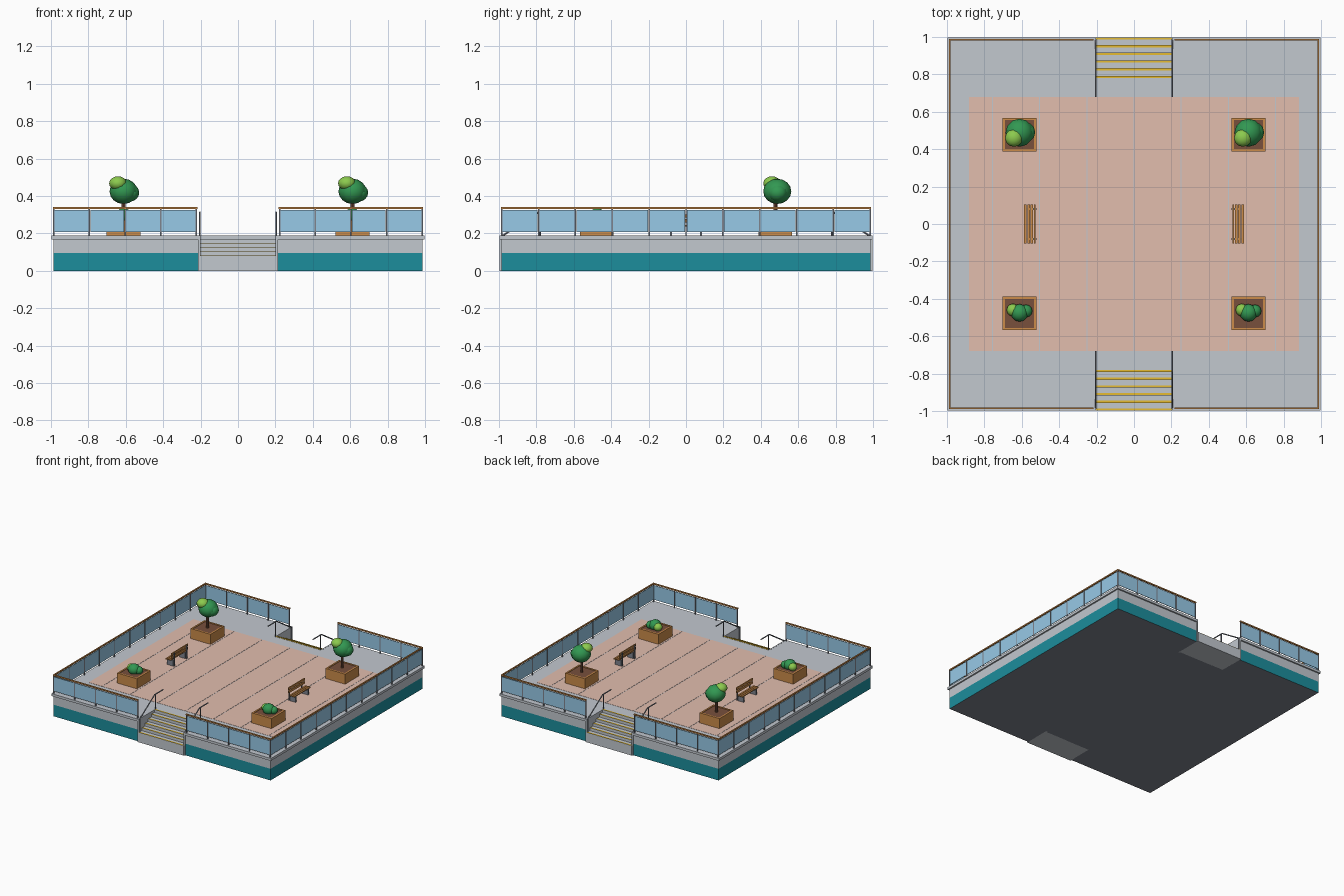
import bpy, bmesh, math
from mathutils import Vector

if "Cube" in bpy.data.objects:
    bpy.data.objects.remove(bpy.data.objects["Cube"])


def mat(name, r, g, b):
    m = bpy.data.materials.new(name)
    lin = [((c / 255 + 0.055) / 1.055) ** 2.4 for c in (r, g, b)]
    m.diffuse_color = (*lin, 1)
    m.use_nodes = True
    m.node_tree.nodes["Principled BSDF"].inputs["Base Color"].default_value = m.diffuse_color
    return m


TEAL = mat("teal paint", 28, 141, 156)
CONC = mat("concrete", 194, 200, 207)
PAVE = mat("pink paving", 226, 189, 174)
GLASS = mat("blue glass", 153, 203, 233)
METAL = mat("grey metal", 126, 131, 141)
WOOD = mat("wood", 204, 140, 74)
SOIL = mat("soil brown", 120, 80, 60)
GREEN = mat("leaf green", 50, 152, 82)
LIME = mat("light leaf green", 140, 202, 78)
YELLOW = mat("safety yellow", 236, 192, 50)


def finish(name, bm, *mats):
    bmesh.ops.recalc_face_normals(bm, faces=bm.faces)
    me = bpy.data.meshes.new(name)
    bm.to_mesh(me)
    bm.free()
    for m in mats:
        me.materials.append(m)
    ob = bpy.data.objects.new(name, me)
    bpy.context.collection.objects.link(ob)
    return ob


def boxes(name, m, *ranges):
    """One object from boxes given as (x0, x1, y0, y1, z0, z1)."""
    bm = bmesh.new()
    for x0, x1, y0, y1, z0, z1 in ranges:
        vs = bmesh.ops.create_cube(bm, size=1)["verts"]
        for v in vs:
            v.co = ((x0 + x1) / 2 + v.co.x * (x1 - x0),
                    (y0 + y1) / 2 + v.co.y * (y1 - y0),
                    (z0 + z1) / 2 + v.co.z * (z1 - z0))
    return finish(name, bm, m)


def prism(name, pts, vec, *mats):
    bm = bmesh.new()
    f = bm.faces.new([bm.verts.new(p) for p in pts])
    ext = bmesh.ops.extrude_face_region(bm, geom=[f])["geom"]
    bmesh.ops.translate(bm, vec=vec, verts=[v for v in ext if isinstance(v, bmesh.types.BMVert)])
    return finish(name, bm, *mats)


def tube(name, m, pts, r, n=8):
    bm = bmesh.new()
    pts = [Vector(p) for p in pts]
    for a, b in zip(pts, pts[1:]):
        d = b - a
        vs = bmesh.ops.create_cone(bm, segments=n, radius1=r, radius2=r,
                                   depth=d.length + r, cap_ends=True)["verts"]
        q = d.to_track_quat("Z", "Y")
        for v in vs:
            v.co = q @ v.co + (a + b) / 2
    return finish(name, bm, m)


def ball(name, m, c, r, squash=1):
    bm = bmesh.new()
    bmesh.ops.create_uvsphere(bm, u_segments=12, v_segments=8, radius=r)
    bmesh.ops.scale(bm, vec=(1, 1, squash), verts=bm.verts)
    bmesh.ops.translate(bm, vec=c, verts=bm.verts)
    for f in bm.faces:
        f.smooth = True
    return finish(name, bm, m)


# Notched platform layers
TOP, NX, NY = 0.188, 0.212, 0.786


def layer(name, e, z0, z1, *mats):
    half = [(-e, -e), (-NX, -e), (-NX, -NY), (NX, -NY), (NX, -e), (e, -e)]
    pts = [(x, y, z0) for x, y in half] + [(-x, -y, z0) for x, y in half]
    return prism(name, pts, (0, 0, z1 - z0), *mats)


base = layer("painted_base", 0.986, 0, 0.095, TEAL, METAL)
for p in base.data.polygons:
    if p.normal.z < -0.5:
        p.material_index = 1
layer("concrete_wall", 0.986, 0.095, 0.168, CONC)
layer("deck_slab", 0.998, 0.168, TOP, CONC)

# Paving strips with thin joints
edges = [-0.884, -0.757, -0.505, -0.252, 0, 0.252, 0.505, 0.757, 0.884]
boxes("paving_strips", PAVE, *[(a + 0.003, b - 0.003, -0.68, 0.68, TOP - 0.002, TOP + 0.0015)
                               for a, b in zip(edges, edges[1:])])

# Stairs, nosings, cheeks and handrails at both ends
RUN, RISE = 0.0412, 0.0216
for s, end in ((-1, "front"), (1, "back")):
    prof, nosings = [(0.998, 0)], []
    for i in range(6):
        y, z = 0.998 - i * RUN, 0.08 + i * RISE
        prof += [(y, z), (y - RUN if i < 5 else 0.784, z)]
        nosings.append((-0.203, 0.203, *sorted((s * (y - 0.001), s * (y - 0.012))), z - 0.002, z + 0.002))
    prof.append((0.784, 0))
    prism(end + "_stairs", [(-0.205, s * y, z) for y, z in prof], (0.41, 0, 0), CONC)
    boxes(end + "_step_nosings", YELLOW, *nosings)
    y0, y1 = sorted((s * 0.77, s * 0.996))
    boxes(end + "_stair_cheeks", CONC, *[(min(k * 0.204, k * 0.214), max(k * 0.204, k * 0.214),
                                          y0, y1, 0, TOP + 0.001) for k in (-1, 1)])
    for k, side in ((-1, "left"), (1, "right")):
        path = [(0.985, 0.085), (0.985, 0.185), (0.79, 0.312), (0.682, 0.312)]
        tube(f"{end}_{side}_handrail", METAL, [(k * 0.204, s * y, z) for y, z in path], 0.0045)
        tube(f"{end}_{side}_handrail_post", METAL, [(k * 0.204, s * 0.78, z) for z in (TOP, 0.31)], 0.0045)


# Glass railing run between two points
def railing(name, a, b, n):
    a, b = Vector(a), Vector(b)
    d = (b - a) / n
    ux = abs(d.x) > abs(d.y)

    def span(p, q, w, z0, z1):
        if ux:
            return (min(p.x, q.x), max(p.x, q.x), p.y - w, p.y + w, z0, z1)
        return (p.x - w, p.x + w, min(p.y, q.y), max(p.y, q.y), z0, z1)
    u = d.normalized()
    pts = [a + d * i for i in range(n + 1)]
    boxes(name + "_posts", METAL, *[span(p - u * 0.004, p + u * 0.004, 0.004, TOP, 0.333) for p in pts])
    boxes(name + "_glass", GLASS, *[span(p + u * 0.005, q - u * 0.005, 0.002, 0.207, 0.325)
                                    for p, q in zip(pts, pts[1:])])
    boxes(name + "_top_rail", WOOD, span(a - u * 0.005, b + u * 0.005, 0.005, 0.332, 0.342))


R = 0.985
for k, side in ((-1, "left"), (1, "right")):
    railing(side + "_railing", (k * R, -R, 0), (k * R, R, 0), 10)
    for s, end in ((-1, "front"), (1, "back")):
        railing(f"{end}_{side}_railing", (k * R, s * R, 0), (k * 0.222, s * R, 0), 4)

# Planters with shrubs in front and trees at the back
for k, side in ((-1, "left"), (1, "right")):
    for s, end in ((-1, "front"), (1, "back")):
        n = f"{end}_{side}_"
        x, y, h, t, zt = k * 0.612, s * 0.478, 0.09, 0.013, 0.272
        boxes(n + "planter", WOOD,
              (x - h, x + h, y - h, y - h + t, TOP, zt), (x - h, x + h, y + h - t, y + h, TOP, zt),
              (x - h, x - h + t, y - h + t, y + h - t, TOP, zt),
              (x + h - t, x + h, y - h + t, y + h - t, TOP, zt))
        boxes(n + "soil", SOIL, (x - h + t, x + h - t, y - h + t, y + h - t, TOP, zt - 0.004))
        if s > 0:
            tube(n + "trunk", SOIL, [(x, y, 0.26), (x, y, 0.4)], 0.01)
            ball(n + "crown", GREEN, (x, y + 0.01, 0.425), 0.075, 0.9)
            ball(n + "crown_side", GREEN, (x + 0.03, y + 0.012, 0.418), 0.054, 0.9)
            ball(n + "crown_top", LIME, (x - 0.03, y - 0.018, 0.468), 0.047, 0.8)
        else:
            z = 0.292
            ball(n + "shrub", GREEN, (x, y + 0.003, z), 0.047, 0.9)
            ball(n + "shrub_left", LIME, (x - 0.035, y + 0.018, z - 0.002), 0.034, 0.9)
            ball(n + "shrub_right", GREEN, (x + 0.035, y + 0.013, z - 0.004), 0.034, 0.9)

# Benches with the backrest on the inner side
for k, side in ((-1, "left"), (1, "right")):
    def bx(x0, x1, *r):
        return (*sorted((k * x0, k * x1)), *r)
    L = 0.105
    boxes(side + "_bench_seat", WOOD, *[bx(x, x + 0.013, -L, L, 0.238, 0.246)
                                        for x in (0.54, 0.557, 0.574)])
    boxes(side + "_bench_back", WOOD, *[bx(0.526, 0.534, -L, L, z, z + 0.018) for z in (0.258, 0.284)])
    boxes(side + "_bench_frame", METAL,
          *[r for y in (-0.08, 0.08) for r in (
              bx(0.532, 0.584, y - 0.006, y + 0.006, TOP, 0.238),
              bx(0.52, 0.526, y - 0.006, y + 0.006, TOP, 0.298))])
